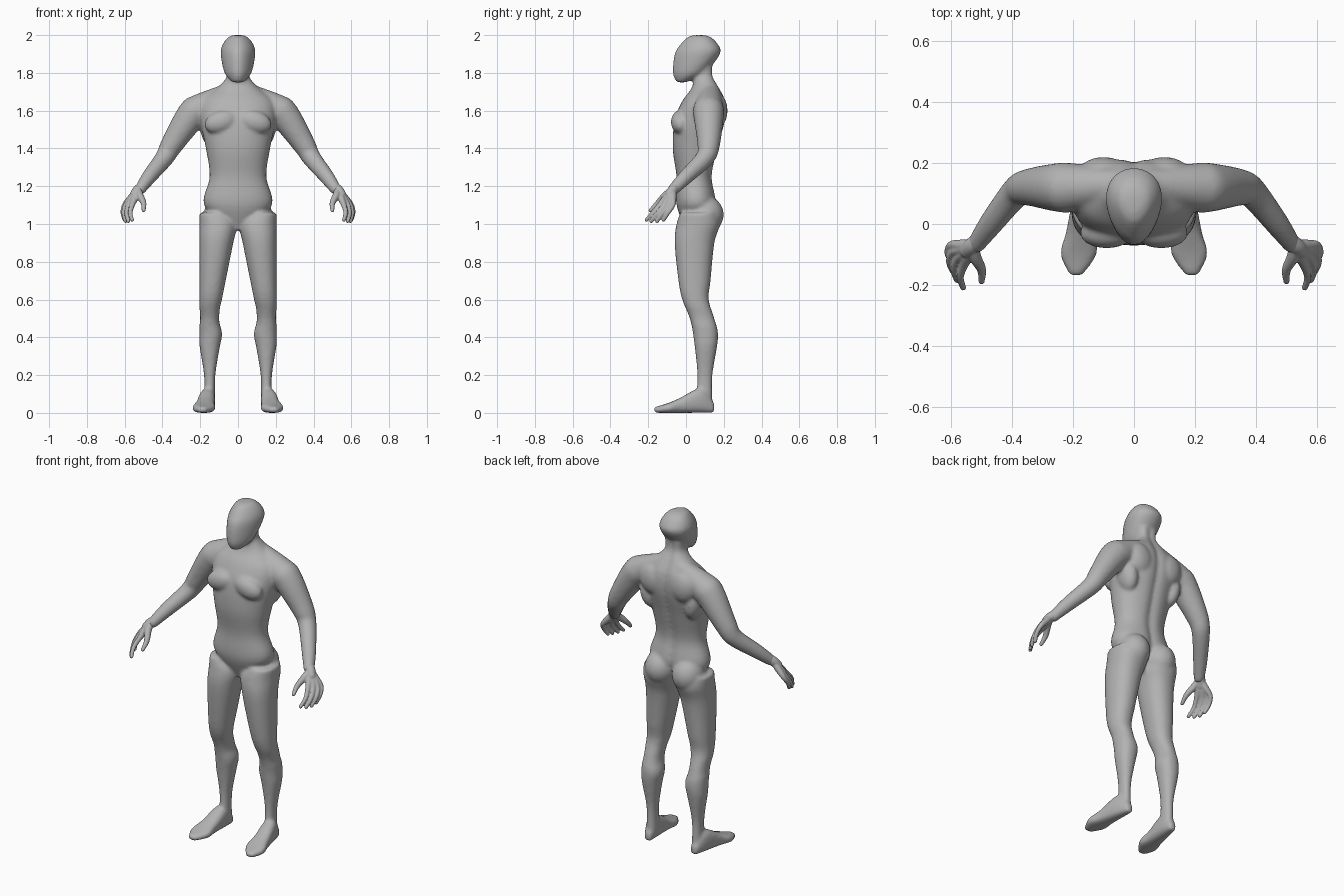
import bpy
import bmesh
import math
from mathutils import Vector, Matrix

if "Cube" in bpy.data.objects:
    bpy.data.objects.remove(bpy.data.objects["Cube"], do_unlink=True)

GREY = (0.45, 0.45, 0.45, 1)
skin = bpy.data.materials.new("plain_grey")
skin.use_nodes = True
skin.diffuse_color = GREY
skin.node_tree.nodes["Principled BSDF"].inputs["Base Color"].default_value = GREY


def refine(rows, steps=5):
    """Smooth spline through rows of numbers."""
    refined = []
    for i in range(len(rows) - 1):
        before, start = rows[max(i - 1, 0)], rows[i]
        end, after = rows[i + 1], rows[min(i + 2, len(rows) - 1)]
        for k in range(steps):
            t = k / steps
            refined.append([b + t / 2 * (c - a + t * (2 * a - 5 * b + 4 * c - d + t * (3 * (b - c) + d - a)))
                            for a, b, c, d in zip(before, start, end, after)])
    refined.append(list(rows[-1]))
    return refined


def skin_rings(bm, rings):
    """Closed solid through a list of point rings."""
    loops = [[bm.verts.new(point) for point in ring] for ring in rings]
    count = len(loops[0])
    for lower, upper in zip(loops, loops[1:]):
        for i in range(count):
            j = (i + 1) % count
            bm.faces.new((lower[i], lower[j], upper[j], upper[i]))
    bm.faces.new(loops[0])
    bm.faces.new(loops[-1])


def middle(position, half_width):
    """Centre line of the torso and head."""
    return 0


def leg_line(position, half_width):
    """Straight outer thigh, with the ankle set further in."""
    return min(0.205 - half_width, 0.15)


def foot_line(position, half_width):
    """Toes turned slightly out."""
    return 0.17 - 0.12 * position


def slices(bm, rows, centre=middle, upright=True, side=1, power=2.2, taper=0, groove=0, count=48):
    """Rows: position, half width, low edge, high edge."""
    rings = []
    for position, half_width, low, high in refine(rows):
        ring = []
        for i in range(count):
            angle = math.tau * i / count
            c, s = math.cos(angle), math.sin(angle)
            c = math.copysign(abs(c) ** (2 / power), c)
            s = math.copysign(abs(s) ** (2 / power), s)
            x = side * (centre(position, half_width) + half_width * c * (1 + taper * s))
            depth = (low + high) / 2 + (high - low) / 2 * s
            if s > 0:
                depth -= groove * math.exp(-(x / 0.025) ** 2)
            ring.append((x, depth, position) if upright else (x, position, depth))
        rings.append(ring)
    skin_rings(bm, rings)


def tube(bm, rows, side=1, count=20):
    """Rows: x, y, z, radius; the far end is rounded."""
    path = refine(rows)
    end, before = Vector(path[-1][:3]), Vector(path[-2][:3])
    radius = path[-1][3]
    path.append([*(end + (end - before).normalized() * radius * 0.7), radius * 0.6])
    rings = []
    for i, (x, y, z, radius) in enumerate(path):
        along = Vector(path[min(i + 1, len(path) - 1)][:3]) - Vector(path[max(i - 1, 0)][:3])
        u = along.cross(Vector((0, 0, 1))).normalized()
        v = along.cross(u).normalized()
        ring = []
        for k in range(count):
            angle = math.tau * k / count
            point = Vector((x, y, z)) + radius * (u * math.cos(angle) + v * math.sin(angle))
            ring.append((side * point.x, point.y, point.z))
        rings.append(ring)
    skin_rings(bm, rings)


def muscle(bm, side, centre, radii, tilt=0):
    """Rounded mass under the skin."""
    x, y, z = centre
    place = (Matrix.Translation((side * x, y, z)) @ Matrix.Rotation(side * tilt, 4, "Y")
             @ Matrix.Diagonal((*radii, 1)))
    bmesh.ops.create_uvsphere(bm, u_segments=24, v_segments=16, radius=1, matrix=place)


def finish(bm, name, voxel, rounds):
    """Fuse the parts into one smooth surface."""
    bmesh.ops.recalc_face_normals(bm, faces=bm.faces)
    mesh = bpy.data.meshes.new(name)
    bm.to_mesh(mesh)
    bm.free()
    mesh.materials.append(skin)
    part = bpy.data.objects.new(name, mesh)
    bpy.context.collection.objects.link(part)
    fuse = part.modifiers.new("fuse", "REMESH")
    fuse.mode = "VOXEL"
    fuse.voxel_size = voxel
    fuse.use_smooth_shade = True
    soften = part.modifiers.new("soften", "SMOOTH")
    soften.factor = 0.5
    soften.iterations = rounds


body = bmesh.new()

# Torso and neck, with a spine groove
slices(body, [(0.97, 0.05, 0, 0.1), (1.1, 0.18, -0.05, 0.16), (1.25, 0.15, -0.05, 0.14),
              (1.4, 0.17, -0.07, 0.17), (1.55, 0.2, -0.06, 0.21), (1.65, 0.19, -0.02, 0.21),
              (1.72, 0.11, 0.03, 0.18), (1.78, 0.06, 0.04, 0.15), (1.84, 0.06, 0.04, 0.15)], groove=0.014)

# Head, narrower towards the face
slices(body, [(1.75, 0.03, -0.05, 0), (1.8, 0.07, -0.07, 0.1), (1.9, 0.09, -0.06, 0.18),
              (1.95, 0.08, -0.03, 0.17), (1.99, 0.05, 0.01, 0.13), (2, 0.02, 0.05, 0.09)],
       power=2, taper=0.2)

for side in (1, -1):
    # Leg from hip to ankle
    slices(body, [(1.06, 0.08, -0.03, 0.16), (1, 0.1, -0.05, 0.18), (0.9, 0.09, -0.06, 0.15),
                  (0.7, 0.07, -0.04, 0.13), (0.6, 0.06, -0.02, 0.12), (0.5, 0.05, 0.02, 0.15),
                  (0.4, 0.06, 0.04, 0.17), (0.2, 0.03, 0.06, 0.14), (0.05, 0.03, 0.05, 0.14)],
           leg_line, side=side)

    # Foot with a flat sole
    foot = [(0.15, 0.02, 0.05), (0.08, 0.04, 0.13), (-0.03, 0.05, 0.08), (-0.1, 0.06, 0.05), (-0.17, 0.02, 0.03)]
    slices(body, [(y, half_width, 0, top) for y, half_width, top in foot],
           foot_line, upright=False, side=side, power=2.6)

    # Shoulder and arm
    tube(body, [(0.04, 0.13, 1.7, 0.05), (0.2, 0.12, 1.61, 0.08), (0.25, 0.12, 1.57, 0.08),
                (0.35, 0.12, 1.42, 0.06), (0.39, 0.1, 1.35, 0.05), (0.47, 0, 1.25, 0.04),
                (0.52, -0.07, 1.18, 0.03)], side)

    # Chest, shoulder blade, flank and buttock
    muscle(body, side, (0.09, -0.03, 1.54), (0.09, 0.05, 0.06), 0.3)
    muscle(body, side, (0.1, 0.17, 1.6), (0.08, 0.05, 0.09), 0.2)
    muscle(body, side, (0.15, 0.12, 1.5), (0.05, 0.07, 0.1), 0.2)
    muscle(body, side, (0.09, 0.1, 1.05), (0.09, 0.1, 0.1))

finish(body, "body", 0.009, 8)

# Hands: fingers fan out from the wrist along a curved row of knuckles
wrist = Vector((0.53, -0.07, 1.18))
for side, name in ((1, "left_hand"), (-1, "right_hand")):
    hand = bmesh.new()
    tube(hand, [(0.5, -0.04, 1.21, 0.02), (*wrist, 0.027), (0.55, -0.09, 1.15, 0.025)], side)
    for finger in range(4):
        fan = finger / 3
        knuckle = Vector((0.56 + 0.04 * math.sin(fan * math.pi / 2), -0.14 + 0.07 * fan, 1.1))
        reach = Vector((0, -0.07 + 0.02 * fan, -0.08)) * (1 + 0.1 * math.sin(fan * math.pi))
        joint = knuckle + reach / 2 + Vector((0.01, 0, 0))
        tube(hand, [(*wrist, 0.018), (*wrist.lerp(knuckle, 0.5), 0.019), (*knuckle, 0.014),
                    (*joint, 0.012), (*(knuckle + reach), 0.01)], side)
    # Thumb
    tube(hand, [(*wrist, 0.02), (0.52, -0.11, 1.15, 0.02), (0.5, -0.15, 1.11, 0.015),
                (0.5, -0.19, 1.07, 0.01)], side)
    finish(hand, name, 0.004, 4)
